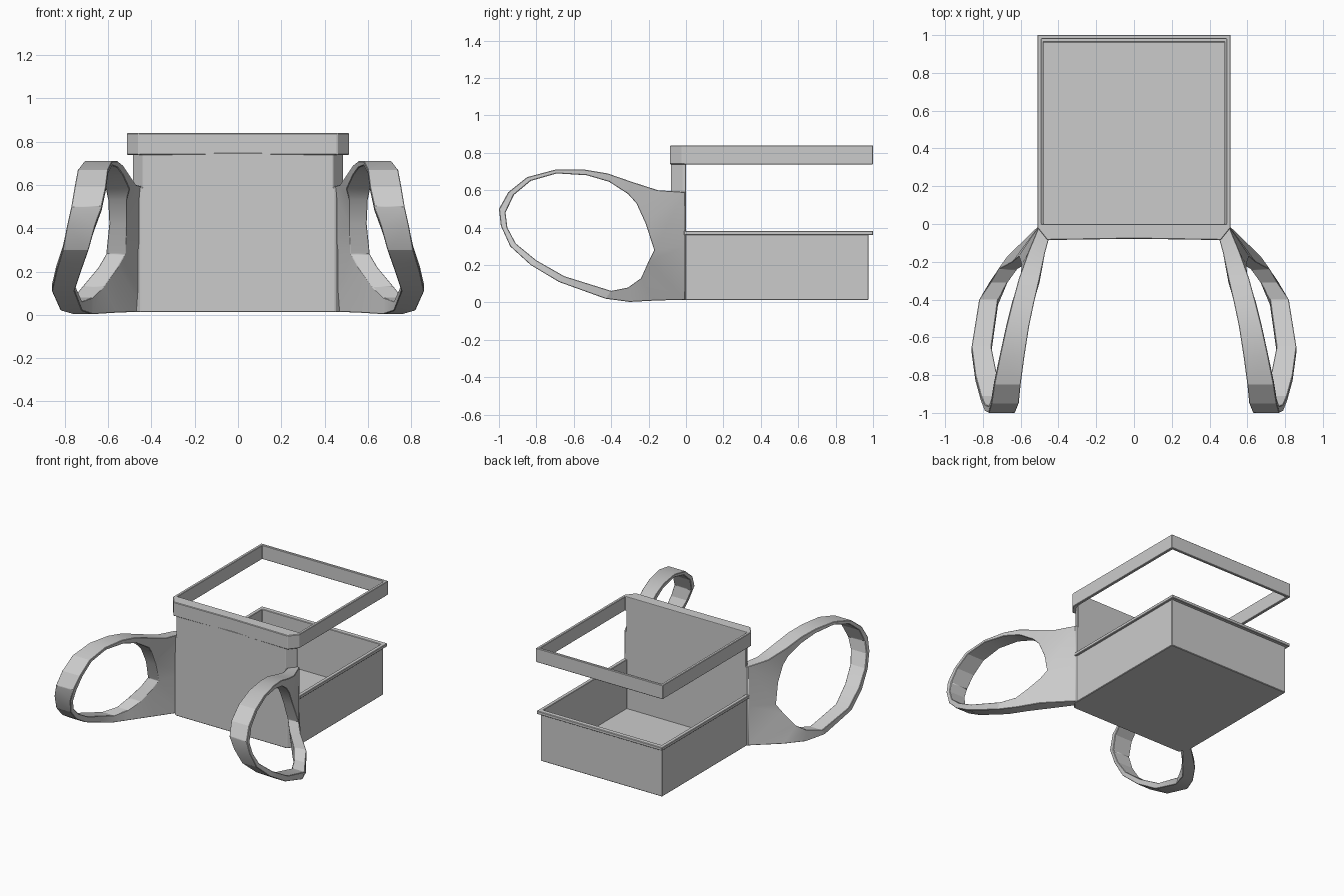
import bpy, bmesh, math

if "Cube" in bpy.data.objects:
    bpy.data.objects.remove(bpy.data.objects["Cube"])


def finish(name, bm, bevel=0.0):
    bmesh.ops.recalc_face_normals(bm, faces=bm.faces[:])
    me = bpy.data.meshes.new(name)
    bm.to_mesh(me)
    bm.free()
    ob = bpy.data.objects.new(name, me)
    bpy.context.collection.objects.link(ob)
    if bevel:
        mod = ob.modifiers.new("bevel", 'BEVEL')
        mod.width = bevel
        mod.segments = 1
    return ob


def prism(name, outline, z0, z1, bevel=0.004):
    """Solid extruded upward from an xy outline."""
    bm = bmesh.new()
    lo = [bm.verts.new((x, y, z0)) for x, y in outline]
    hi = [bm.verts.new((x, y, z1)) for x, y in outline]
    bm.faces.new(lo)
    bm.faces.new(hi)
    n = len(lo)
    for i in range(n):
        j = (i + 1) % n
        bm.faces.new((lo[i], lo[j], hi[j], hi[i]))
    return finish(name, bm, bevel)


def bridge_closed(bm, rings):
    """Join equal-length vertex rings into a closed loop of quads."""
    n, m = len(rings), len(rings[0])
    for i in range(n):
        a, b = rings[i], rings[(i + 1) % n]
        for k in range(m):
            q = (k + 1) % m
            bm.faces.new((a[k], b[k], b[q], a[q]))


def rect(x, y0, y1):
    return [(-x, y0), (x, y0), (x, y1), (-x, y1)]


def frame(name, outer, inner, z0, z1):
    """Rectangular frame with vertical walls."""
    bm = bmesh.new()
    rings = [[bm.verts.new((*p, z)) for p, z in
              ((o, z0), (o, z1), (i, z1), (i, z0))] for o, i in zip(outer, inner)]
    bridge_closed(bm, rings)
    return finish(name, bm, 0.003)


# Open tray with floor and protruding lip
prism("tray_floor", rect(0.49, -0.01, 0.975), 0.012, 0.025)
frame("tray_walls", rect(0.49, -0.01, 0.975), rect(0.478, 0.0, 0.962), 0.015, 0.375)
frame("tray_lip", rect(0.506, -0.01, 1.0), rect(0.478, 0.0, 0.962), 0.36, 0.383)

# Front panel: wide lower part, narrow neck, top bar with chamfered corners
prism("panel_lower", [(-0.495, 0), (-0.5, -0.015), (-0.45, -0.08),
                      (0.45, -0.08), (0.5, -0.015), (0.495, 0)], 0.012, 0.59)
prism("panel_neck", [(-0.485, 0), (-0.485, -0.015), (-0.44, -0.08),
                     (0.44, -0.08), (0.485, -0.015), (0.485, 0)], 0.58, 0.75)
prism("panel_top", [(-0.512, 0), (-0.512, -0.02), (-0.46, -0.085), (0, -0.078),
                    (0.46, -0.085), (0.512, -0.02), (0.512, 0)], 0.738, 0.84)

# Upper rectangular frame
frame("upper_frame", rect(0.512, -0.01, 1.0), rect(0.49, 0.0, 0.98), 0.738, 0.84)

# Side loop. Root sections: rim y, z, x in, x out, then hole y, z, x in, x out
root = [
    (-0.15, 0.60, 0.47, 0.56, -0.265, 0.53, 0.515, 0.60),
    (-0.005, 0.59, 0.43, 0.50, -0.215, 0.42, 0.515, 0.595),
    (-0.005, 0.30, 0.43, 0.50, -0.17, 0.28, 0.52, 0.61),
    (-0.005, 0.015, 0.43, 0.50, -0.20, 0.22, 0.555, 0.645),
    (-0.17, 0.01, 0.56, 0.67, -0.24, 0.13, 0.62, 0.72),
]
# Band sections: rim y, z, hole y, z, x in, x out
band = [
    (-0.30, 0.003, -0.31, 0.08, 0.67, 0.76),
    (-0.43, 0.02, -0.40, 0.062, 0.72, 0.82),
    (-0.68, 0.11, -0.65, 0.14, 0.755, 0.86),
    (-0.83, 0.20, -0.80, 0.225, 0.725, 0.84),
    (-0.94, 0.30, -0.91, 0.315, 0.69, 0.81),
    (-0.99, 0.41, -0.955, 0.40, 0.66, 0.79),
    (-1.00, 0.50, -0.965, 0.48, 0.63, 0.77),
    (-0.95, 0.59, -0.92, 0.575, 0.61, 0.755),
    (-0.85, 0.67, -0.83, 0.65, 0.60, 0.74),
    (-0.70, 0.71, -0.69, 0.69, 0.58, 0.71),
    (-0.54, 0.71, -0.53, 0.68, 0.555, 0.675),
    (-0.42, 0.69, -0.41, 0.645, 0.53, 0.645),
    (-0.29, 0.645, -0.31, 0.58, 0.50, 0.61),
]
sections = root + [(a, b, e, f, c, d, e, f) for a, b, c, d, e, f in band]
bm = bmesh.new()
rings = [[bm.verts.new(p) for p in ((xi, y, z), (xo, y, z), (ho, hy, hz), (hi, hy, hz))]
         for y, z, xi, xo, hy, hz, hi, ho in sections]
bridge_closed(bm, rings)
loops = finish("side_loops", bm, 0.003)
mirror = loops.modifiers.new("mirror", 'MIRROR')
mirror.use_axis[0] = True

# Soft shading across the gently bent loop faces
bpy.context.view_layer.objects.active = loops
loops.select_set(True)
bpy.ops.object.shade_smooth_by_angle(angle=math.radians(20))
